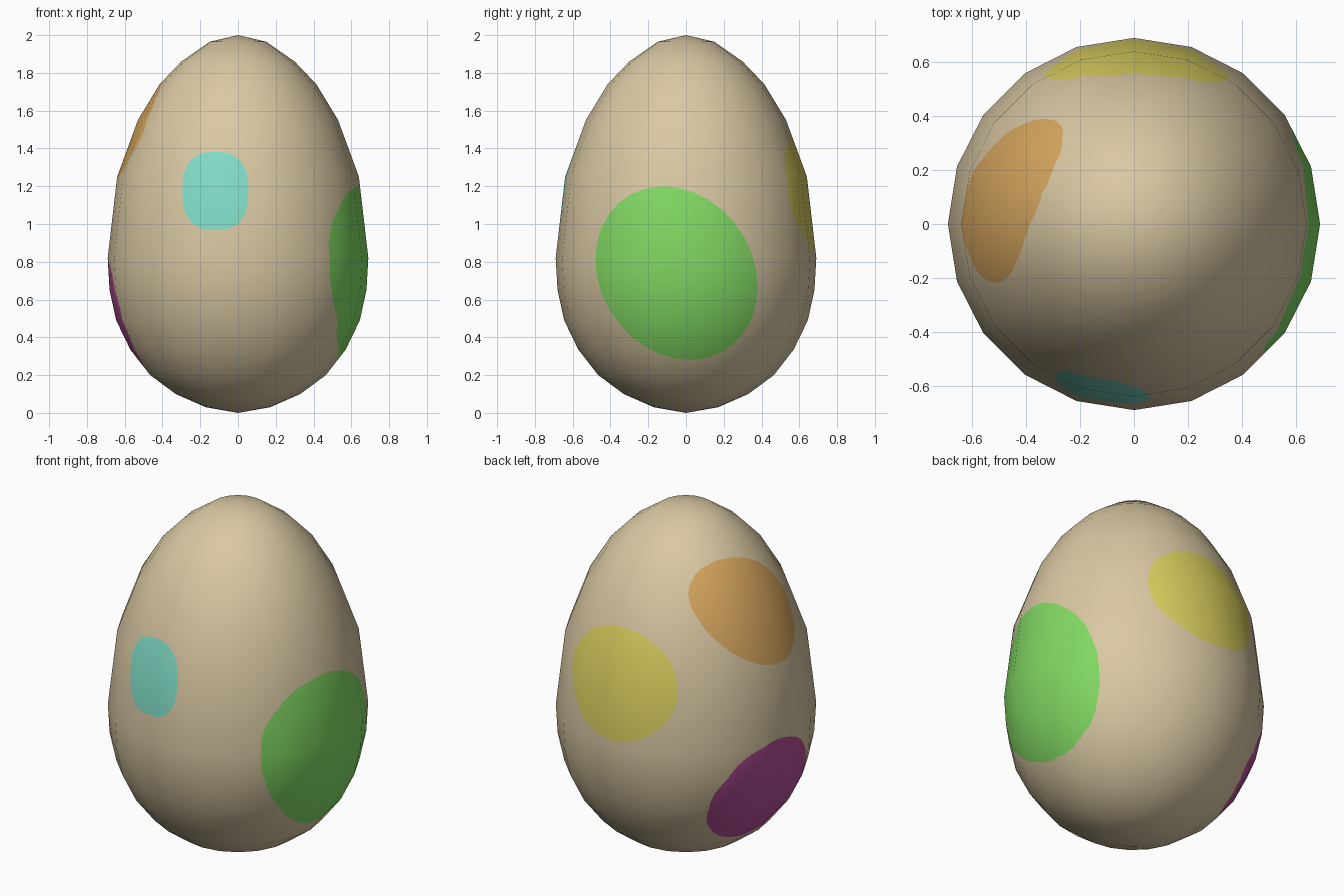
import bpy, bmesh, math
from mathutils import Vector

if "Cube" in bpy.data.objects:
    bpy.data.objects.remove(bpy.data.objects["Cube"])

SIDES = 20
PROFILE = [(0.17, 0.03), (0.33, 0.10), (0.465, 0.20), (0.57, 0.335),
           (0.645, 0.49), (0.68, 0.65), (0.69, 0.82), (0.64, 1.25),
           (0.53, 1.55), (0.415, 1.74), (0.30, 1.86), (0.15, 1.965)]


def srgb(r, g, b):
    lin = [((c / 255 + 0.055) / 1.055) ** 2.4 for c in (r, g, b)]
    return (*lin, 1.0)


COLOURS = [("shell_tan", (217, 200, 163)), ("spot_cyan", (128, 220, 198)),
           ("spot_green", (130, 218, 100)), ("spot_yellow", (217, 207, 95)),
           ("spot_orange", (216, 167, 95)), ("spot_purple", (180, 78, 152))]

# Spots: facing direction, centre and half sizes across/up, slant, roundness
SPOTS = [(Vector((0, -1, 0)), -0.12, 1.175, 0.175, 0.207, 0.0, 0.78),
         (Vector((1, 0, 0)), -0.05, 0.74, 0.43, 0.46, -0.16, 1.0),
         (Vector((0, 1, 0)), 0.01, 1.165, 0.345, 0.305, 0.0, 1.0),
         (Vector((-1, 0, 0)), 0.085, 1.52, 0.305, 0.28, 0.18, 1.0),
         (Vector((-1, 0, 0)), 0.12, 0.525, 0.325, 0.305, 0.0, 1.0)]

# Egg body: stacked rings closed by two poles
bm = bmesh.new()
rings = [[bm.verts.new((r * math.cos(2 * math.pi * i / SIDES),
                        r * math.sin(2 * math.pi * i / SIDES), z))
          for i in range(SIDES)] for r, z in PROFILE]
bottom, top = bm.verts.new((0, 0, 0)), bm.verts.new((0, 0, 2))
for i in range(SIDES):
    j = (i + 1) % SIDES
    for a, b in zip(rings, rings[1:]):
        bm.faces.new((a[i], a[j], b[j], b[i]))
    bm.faces.new((bottom, rings[0][j], rings[0][i]))
    bm.faces.new((top, rings[-1][i], rings[-1][j]))
bm.normal_update()


def power(c, p):
    return math.copysign(abs(c) ** p, c)


def cut_spot(index, facing, cu, cv, hu, hv, slant, p):
    """Trim the shell faces to a convex outline and colour what is inside."""
    across = Vector((1, 0, 0)) if facing.y else Vector((0, 1, 0))
    up = Vector((0, 0, 1))
    n, phase = 32, math.asin(slant)
    pts = []
    for k in range(n):
        t = 2 * math.pi * k / n
        pts.append((cu + hu * power(math.cos(t), p),
                    cv + hv * power(math.sin(t + phase), p)))
    for f in bm.faces:
        if f.material_index == 0 and f.normal.dot(facing) > 0.05:
            f.material_index = index
    for k in range(n):
        (u0, v0), (u1, v1) = pts[k], pts[(k + 1) % n]
        origin = across * u0 + up * v0
        normal = (across * (v1 - v0) - up * (u1 - u0)).normalized()
        faces = [f for f in bm.faces if f.material_index == index]
        geom = set(faces)
        for f in faces:
            geom.update(f.edges)
            geom.update(f.verts)
        bmesh.ops.bisect_plane(bm, geom=list(geom), dist=1e-5,
                               plane_co=origin, plane_no=normal)
        for f in bm.faces:
            if f.material_index == index and \
                    (f.calc_center_median() - origin).dot(normal) > 0:
                f.material_index = 0


for s, spot in enumerate(SPOTS):
    cut_spot(s + 1, *spot)

for f in bm.faces:
    f.smooth = True
mesh = bpy.data.meshes.new("spotted_egg")
bm.to_mesh(mesh)
bm.free()
for name, rgb in COLOURS:
    mat = bpy.data.materials.new(name)
    mat.diffuse_color = srgb(*rgb)
    mat.use_nodes = True
    mat.node_tree.nodes["Principled BSDF"].inputs["Base Color"].default_value = mat.diffuse_color
    mesh.materials.append(mat)

# Smooth egg shading over the flat facets
normals = []
for v in mesh.vertices:
    x, y, z = v.co
    h = 1.18 if z > 0.82 else 0.82
    normals.append(Vector((x / 0.476, y / 0.476, (z - 0.82) / h ** 2)).normalized())
mesh.normals_split_custom_set_from_vertices(normals)

egg = bpy.data.objects.new("spotted_egg", mesh)
bpy.context.collection.objects.link(egg)
